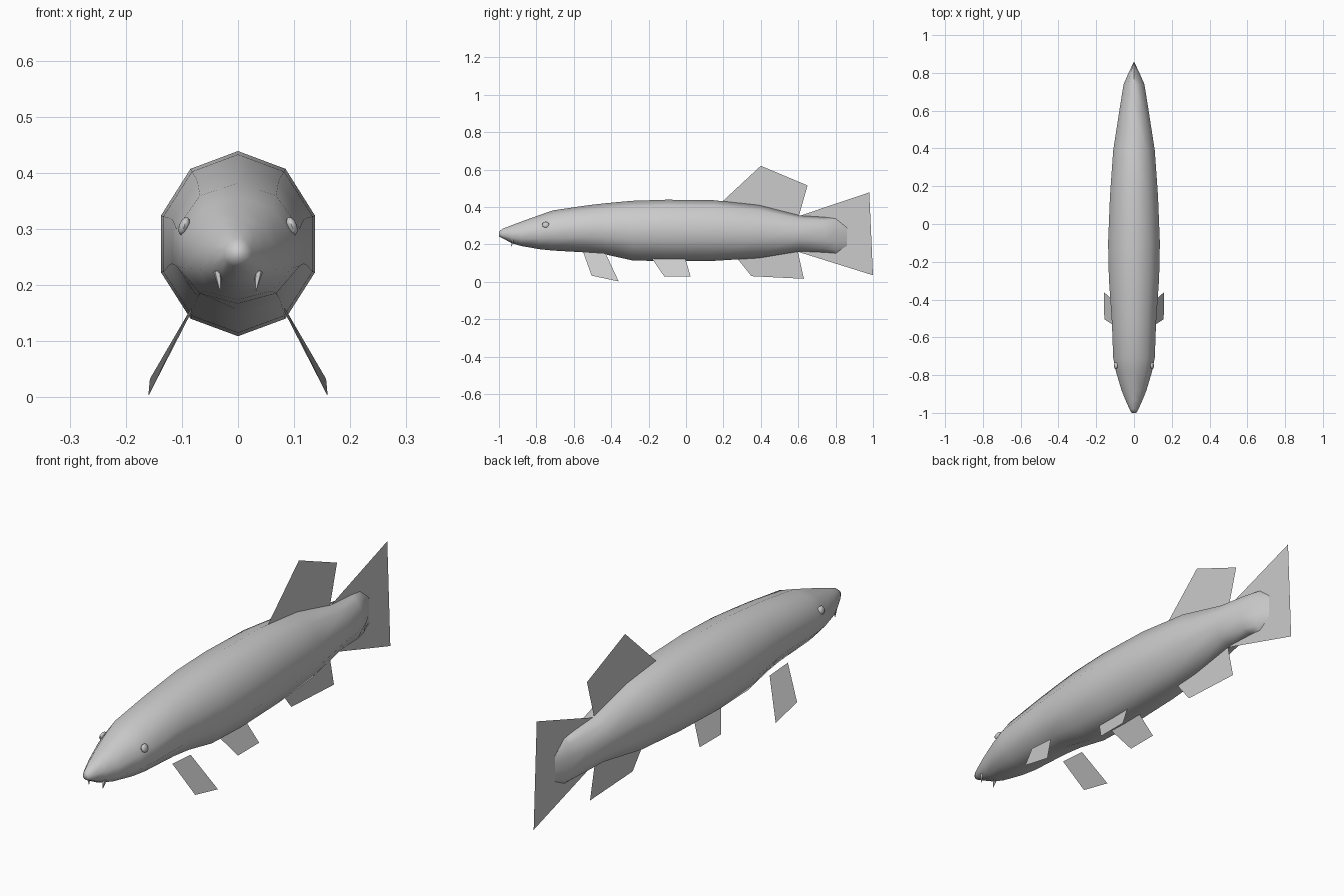
import bpy, bmesh, math
from mathutils import Vector

cube = bpy.data.objects.get("Cube")
if cube:
    bpy.data.objects.remove(cube, do_unlink=True)

grey = bpy.data.materials.new("plain grey")
grey.use_nodes = True
grey.diffuse_color = (0.6, 0.6, 0.6, 1)
grey.node_tree.nodes["Principled BSDF"].inputs["Base Color"].default_value = (0.6, 0.6, 0.6, 1)


def finish(bm, name, smooth=False):
    """Turn a bmesh into a named, coloured object."""
    mesh = bpy.data.meshes.new(name)
    bm.to_mesh(mesh)
    bm.free()
    obj = bpy.data.objects.new(name, mesh)
    bpy.context.collection.objects.link(obj)
    mesh.materials.append(grey)
    if smooth:
        bpy.ops.object.select_all(action='DESELECT')
        obj.select_set(True)
        bpy.context.view_layer.objects.active = obj
        bpy.ops.object.shade_smooth_by_angle(angle=math.radians(62))
    return obj


# Body: ten-sided rings along y (y, half width, top, middle, bottom)
rings = [
    (-1.00, 0.012, 0.268, 0.256, 0.243),
    (-0.98, 0.024, 0.284, 0.252, 0.232),
    (-0.93, 0.046, 0.303, 0.247, 0.206),
    (-0.88, 0.066, 0.322, 0.245, 0.191),
    (-0.78, 0.096, 0.358, 0.255, 0.174),
    (-0.71, 0.110, 0.382, 0.264, 0.167),
    (-0.52, 0.117, 0.410, 0.275, 0.156),
    (-0.43, 0.123, 0.420, 0.275, 0.146),
    (-0.29, 0.133, 0.433, 0.273, 0.115),
    (-0.10, 0.137, 0.439, 0.273, 0.109),
    (0.15, 0.127, 0.436, 0.273, 0.112),
    (0.39, 0.110, 0.410, 0.265, 0.127),
    (0.61, 0.076, 0.354, 0.258, 0.163),
    (0.74, 0.055, 0.346, 0.250, 0.157),
    (0.80, 0.029, 0.338, 0.245, 0.152),
    (0.86, 0.000, 0.290, 0.240, 0.182),
]
SIDES = 10
bm = bmesh.new()
loops = []
for y, half, top, mid, bottom in rings:
    loop = []
    for i in range(SIDES):
        a = math.pi / 2 + 2 * math.pi * i / SIDES
        s = math.sin(a)
        z = mid + s * (top - mid if s > 0 else mid - bottom)
        loop.append(bm.verts.new((half * math.cos(a) / math.cos(math.radians(18)), y, z)))
    loops.append(loop)
for a, b in zip(loops, loops[1:]):
    for i in range(SIDES):
        j = (i + 1) % SIDES
        bm.faces.new((a[i], a[j], b[j], b[i]))
bm.faces.new(loops[0])
# The last ring pinches into the upright tail edge
bmesh.ops.remove_doubles(bm, verts=bm.verts, dist=0.0002)
bmesh.ops.recalc_face_normals(bm, faces=bm.faces)
finish(bm, "body", smooth=True)


def fin(name, points):
    """Flat single-sheet fin."""
    bm = bmesh.new()
    bm.faces.new([bm.verts.new(p) for p in points])
    finish(bm, name)


# Upright fins on the centre line (y, z)
upright = {
    "dorsal_fin": [(0.19, 0.425), (0.40, 0.62), (0.65, 0.515), (0.60, 0.34)],
    "tail_fin": [(0.60, 0.35), (0.98, 0.478), (1.00, 0.035), (0.60, 0.16)],
    "anal_fin": [(0.27, 0.13), (0.35, 0.03), (0.63, 0.016), (0.595, 0.175)],
}
for name, points in upright.items():
    fin(name, [(0, y, z) for y, z in points])

# Paired parts on both sides
for side, s in (("left", 1), ("right", -1)):
    fin(side + "_pectoral_fin", [(s * x, y, z) for x, y, z in (
        (0.083, -0.55, 0.160), (0.157, -0.505, 0.033),
        (0.160, -0.36, 0.002), (0.083, -0.43, 0.152))])
    fin(side + "_pelvic_fin", [(s * x, y, z) for x, y, z in (
        (0.030, -0.185, 0.128), (0.080, -0.115, 0.027),
        (0.080, 0.025, 0.027), (0.030, -0.005, 0.128))])

    # Eye: squashed ball leaning with the head
    bm = bmesh.new()
    bmesh.ops.create_uvsphere(bm, u_segments=10, v_segments=6, radius=0.019)
    bmesh.ops.scale(bm, vec=(0.5, 1.0, 0.9), verts=bm.verts)
    eye = finish(bm, side + "_eye", smooth=True)
    eye.location = (s * 0.096, -0.75, 0.305)
    eye.rotation_euler = (0, s * math.radians(-20), 0)

    # Barbel: small spike hanging under the snout
    bm = bmesh.new()
    bmesh.ops.create_cone(bm, cap_ends=True, segments=5, radius1=0.001,
                          radius2=0.008, depth=0.036)
    barbel = finish(bm, side + "_barbel", smooth=True)
    barbel.location = Vector((s * 0.034, -0.93, 0.207))
    barbel.rotation_euler = (math.radians(-12), s * math.radians(8), 0)
